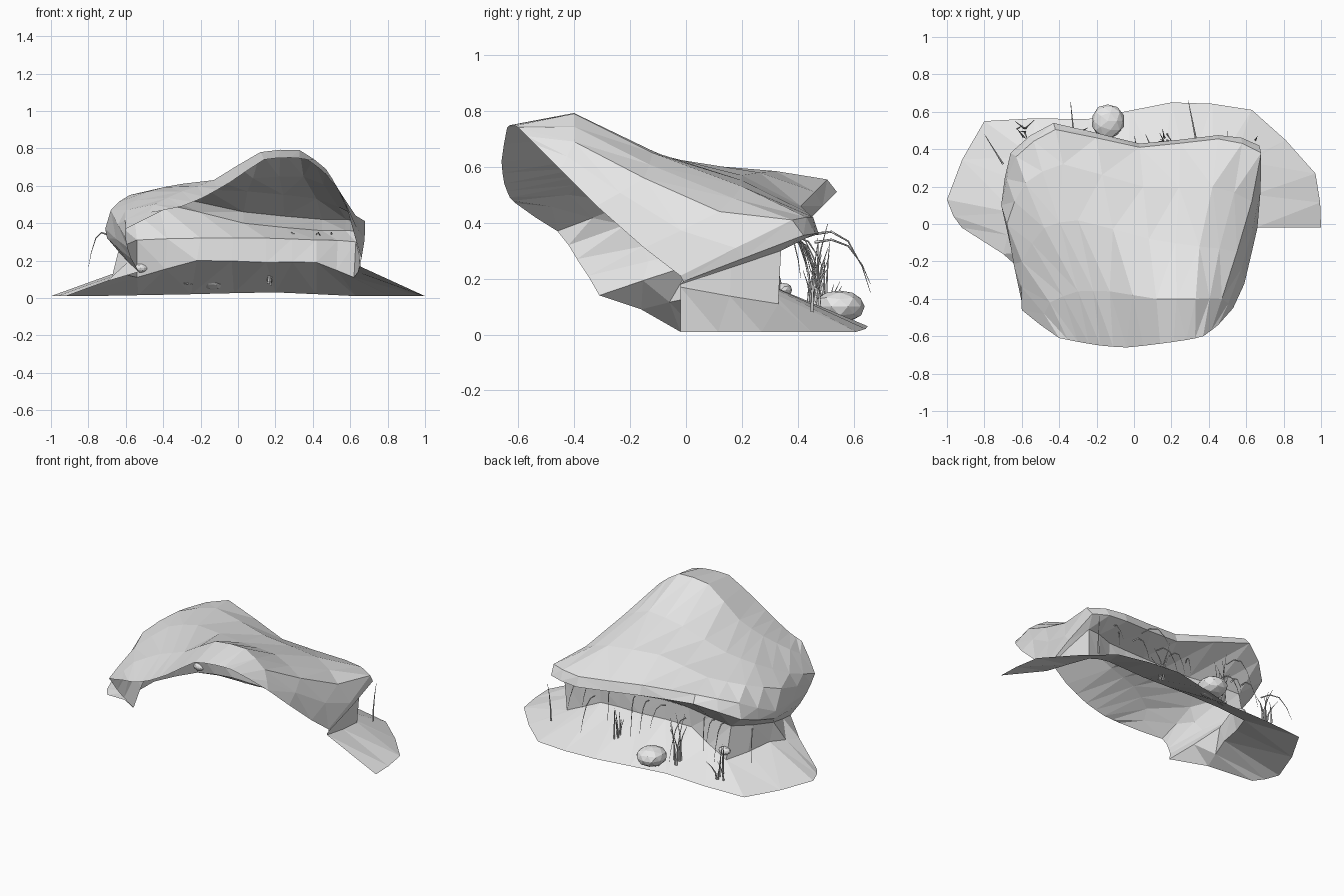
import bpy, bmesh, random
from mathutils import Vector

random.seed(4)
if "Cube" in bpy.data.objects:
    bpy.data.objects.remove(bpy.data.objects["Cube"], do_unlink=True)

# Single stone grey
stone = bpy.data.materials.new("pale_grey")
stone.use_nodes = True
grey = (0.8, 0.8, 0.8, 1)
stone.diffuse_color = grey
stone.node_tree.nodes["Principled BSDF"].inputs["Base Color"].default_value = grey


def finish(name, bm):
    mesh = bpy.data.meshes.new(name)
    bm.to_mesh(mesh)
    bm.free()
    mesh.materials.append(stone)
    obj = bpy.data.objects.new(name, mesh)
    bpy.context.collection.objects.link(obj)
    return obj


def contour(*points):
    """Contour from the model's right to its left, with a slightly rounded midpoint per span."""
    pts = [Vector(p) for p in points]
    out = []
    for i in range(len(pts) - 1):
        a, b = pts[i], pts[i + 1]
        before, after = pts[max(i - 1, 0)], pts[min(i + 2, len(pts) - 1)]
        out += [a, (a + b) * 0.53 - (before + after) * 0.03]
    return out + [pts[-1]]


def loft(name, rows):
    bm = bmesh.new()
    grid = [[bm.verts.new(p) for p in row] for row in rows]
    for low, high in zip(grid, grid[1:]):
        for c in range(len(low) - 1):
            bm.faces.new((low[c], high[c], high[c + 1], low[c + 1]))
    bmesh.ops.triangulate(bm, faces=bm.faces[:])
    return finish(name, bm)


# Den sheet contours: ground, back wall, overhanging lip, roof, open rim
ground_edge = contour((-.92, -.02, .01), (-1, .13, .01), (-.8, .55, .01), (-.25, .56, .02),
                      (.2, .65, .03), (.63, .61, .01), (.97, .27, .01), (1, -.02, .01))
wall_base = contour((-.7, -.16, .09), (-.64, .06, .14), (-.54, .36, .11), (-.22, .26, .2),
                    (.15, .26, .19), (.42, .27, .19), (.62, .33, .11), (.65, -.02, .17))
wall_top = contour((-.53, -.31, .14), (-.64, .02, .25), (-.54, .31, .31), (-.2, .26, .32),
                   (.15, .26, .32), (.42, .28, .31), (.63, .34, .3), (.65, -.02, .18))
lip_under = contour((-.57, -.35, .21), (-.7, .1, .32), (-.66, .38, .41), (-.43, .54, .51),
                    (.03, .43, .4), (.45, .475, .36), (.67, .42, .355), (.655, -.01, .19))
lip = contour((-.59, -.39, .27), (-.71, .1, .37), (-.63, .36, .5), (-.42, .505, .555),
              (.03, .41, .46), (.45, .455, .42), (.68, .38, .41), (.66, -.02, .21))
lower_roof = contour((-.6, -.42, .32), (-.68, 0, .47), (-.58, .22, .55), (-.38, .32, .585),
                     (.05, .2, .57), (.42, .2, .53), (.63, .12, .44), (.63, -.15, .31))
middle_roof = contour((-.6, -.46, .37), (-.6, -.2, .47), (-.48, -.02, .57), (-.3, .02, .61),
                      (.08, -.08, .64), (.35, -.12, .65), (.55, -.15, .56), (.59, -.32, .46))
crest = contour((-.5, -.54, .42), (-.45, -.42, .5), (-.3, -.36, .57), (-.13, -.36, .63),
                (.12, -.4, .78), (.33, -.4, .79), (.47, -.4, .69), (.53, -.45, .59))
rim = contour((-.4, -.61, .47), (-.3, -.63, .49), (-.18, -.65, .54), (-.04, -.66, .62),
              (.14, -.64, .74), (.28, -.62, .75), (.37, -.6, .74), (.45, -.54, .68))
loft("den_shell", [ground_edge, wall_base, wall_top, lip_under, lip,
                   lower_roof, middle_roof, crest, rim])


# Faceted stones on the floor
def pebble(name, centre, size):
    bm = bmesh.new()
    bmesh.ops.create_icosphere(bm, subdivisions=2, radius=1)
    for v in bm.verts:
        v.co *= random.uniform(.93, 1.03)
        v.co = Vector(centre) + Vector(a * b for a, b in zip(v.co, size))
    return finish(name, bm)


pebble("large_pebble", (-.14, .55, .1), (.09, .095, .06))
pebble("small_pebble", (-.52, .35, .16), (.04, .03, .025))


# Thin tapered strands joined into one mesh
def strands(name, paths, thickness):
    curve = bpy.data.curves.new(name, "CURVE")
    curve.dimensions = "3D"
    curve.bevel_depth = thickness
    curve.bevel_resolution = 0
    for path in paths:
        spline = curve.splines.new("POLY")
        spline.points.add(len(path) - 1)
        for i, (point, p) in enumerate(zip(spline.points, path)):
            point.co = (*p, 1)
            point.radius = 1 - .85 * i / (len(path) - 1)
    obj = bpy.data.objects.new(name, curve)
    bpy.context.collection.objects.link(obj)
    curve.materials.append(stone)
    bpy.ops.object.select_all(action="DESELECT")
    obj.select_set(True)
    bpy.context.view_layer.objects.active = obj
    bpy.ops.object.convert(target="MESH")


def blade(x, y, height, lean_x, lean_y):
    base = Vector((x, y, max(.01, .02 + (.6 - y) * .4)))
    return [base + Vector((lean_x * t * t, lean_y * t * t, height * t))
            for t in (0, .35, .7, 1)]


def root(x, y, z, dx, reach, drop):
    return [Vector((x + dx * t, y + reach * t, z + .05 * t - drop * t ** 3))
            for t in (0, .3, .6, .85, 1)]


# Grass tufts standing on the floor
tufts = []
for x, y, height in ((.18, .46, .27), (-.27, .48, .33), (-.6, .49, .22)):
    for i in range(7):
        tufts.append(blade(x + random.uniform(-.025, .025), y + random.uniform(-.025, .025),
                           height * random.uniform(.5, 1),
                           random.uniform(-.05, .05), random.uniform(-.09, .05)))
tufts.append(blade(.65, .45, .24, .01, .02))
strands("grass_tufts", tufts, .006)

# Dry roots drooping out from beneath the lip
roots = [root(-.32, .46, .36, -.02, .2, .26), root(.33, .46, .33, -.04, .2, .2),
         root(-.7, .32, .34, -.1, .16, .23)]
for x in (-.52, -.45, -.38, -.1, .02, .12, .3, .42, .5):
    roots.append(root(x, .35, .34, random.uniform(-.06, .06),
                      random.uniform(.02, .15), random.uniform(.16, .28)))
strands("hanging_roots", roots, .005)
